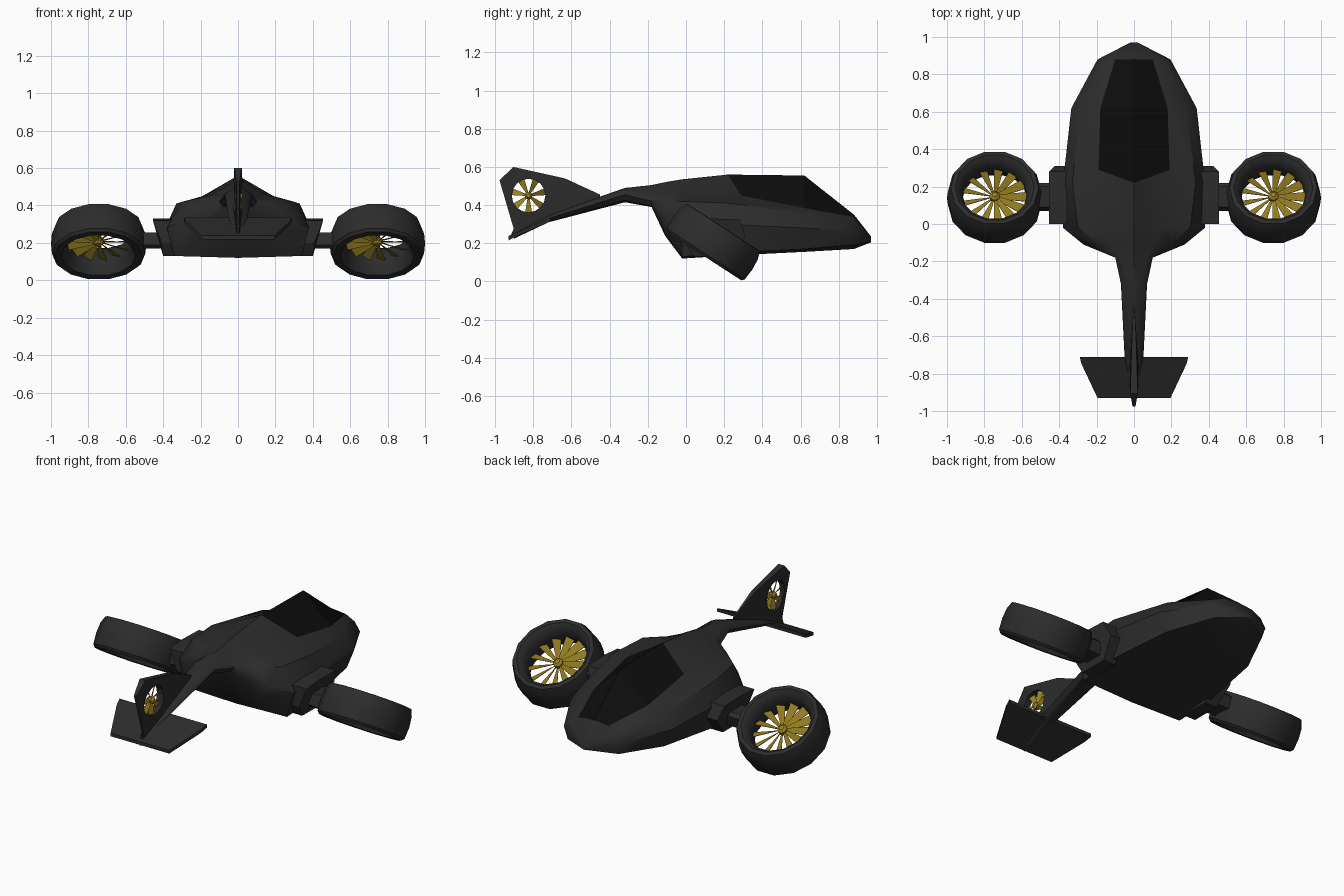
import bpy, bmesh, math
from mathutils import Matrix, Vector

if "Cube" in bpy.data.objects:
    bpy.data.objects.remove(bpy.data.objects["Cube"])


def material(name, rgb):
    m = bpy.data.materials.new(name)
    m.diffuse_color = (*rgb, 1)
    m.use_nodes = True
    m.node_tree.nodes["Principled BSDF"].inputs["Base Color"].default_value = m.diffuse_color
    return m


DARK = material("dark_shell", (0.025, 0.025, 0.025))
GLASS = material("black_glass", (0.004, 0.004, 0.004))
GOLD = material("gold", (0.32, 0.22, 0.015))


def make(name, verts, faces, mat, matrix=Matrix(), smooth=None):
    bm = bmesh.new()
    vs = [bm.verts.new(matrix @ Vector(v)) for v in verts]
    for f in faces:
        bm.faces.new([vs[i] for i in f])
    bmesh.ops.recalc_face_normals(bm, faces=bm.faces[:])
    me = bpy.data.meshes.new(name)
    bm.to_mesh(me)
    bm.free()
    me.materials.append(mat)
    ob = bpy.data.objects.new(name, me)
    bpy.context.collection.objects.link(ob)
    if smooth:
        bpy.ops.object.select_all(action='DESELECT')
        ob.select_set(True)
        bpy.context.view_layer.objects.active = ob
        bpy.ops.object.shade_smooth_by_angle(angle=math.radians(smooth))
    return ob


def loft(rings, closed=False):
    """Faces joining equal rings; ends capped, or joined when closed."""
    n, k = len(rings[0]), len(rings)
    faces = [(i * n + j, i * n + (j + 1) % n, (i + 1) % k * n + (j + 1) % n, (i + 1) % k * n + j)
             for i in range(k if closed else k - 1) for j in range(n)]
    if not closed:
        faces += [tuple(range(n)), tuple(range((k - 1) * n, k * n))]
    return [v for r in rings for v in r], faces


def lathe(profile, sides):
    rings = [[(r * math.cos(2 * math.pi * i / sides), r * math.sin(2 * math.pi * i / sides), h)
              for i in range(sides)] for r, h in profile]
    return rings


# Fuselage and boom: y, top z, then x/z of shoulder, upper side, waist, chine, then belly z
stations = [
    (.97, .235, .01, .235, .015, .228, .02, .22, .015, .21, .205),
    (.88, .35, .10, .34, .16, .31, .195, .26, .17, .19, .17),
    (.62, .555, .18, .385, .28, .36, .335, .28, .29, .17, .155),
    (.22, .56, .19, .45, .33, .41, .38, .30, .35, .15, .135),
    (-.02, .535, .14, .46, .30, .42, .38, .28, .34, .13, .12),
    (-.11, .52, .11, .46, .20, .42, .27, .33, .20, .25, .24),
    (-.18, .505, .07, .465, .09, .445, .10, .42, .08, .395, .39),
    (-.32, .49, .03, .485, .06, .47, .07, .455, .05, .425, .415),
    (-.72, .35, .02, .345, .04, .338, .05, .33, .03, .312, .31),
    (-.90, .25, .01, .25, .02, .242, .02, .235, .01, .23, .225),
]
rings = []
for y, zt, *mid, zb in stations:
    side = [(mid[i], y, mid[i + 1]) for i in range(0, 8, 2)]
    if y == .22:                                # canopy's pointed rear edge
        side[0] = (side[0][0], .29, side[0][2])
    rings.append([(0, y, zt)] + side + [(0, y, zb)] + [(-a, b, c) for a, b, c in side[::-1]])
body = make("fuselage", *loft(rings), DARK, smooth=40)
body.data.materials.append(GLASS)
for p in body.data.polygons:                    # windscreen and roof panels
    x, y, z = p.center
    vs = [body.data.vertices[i].co for i in p.vertices]
    if min(v.y for v in vs) > .2 and max(v.y for v in vs) < .9 and max(abs(v.x) for v in vs) < .195 and z > .35:
        p.material_index = 1
        p.use_smooth = False


def fan(name, blades, radius, hub, width, matrix):
    verts, faces = loft(lathe([(hub * .6, -.02), (hub, -.01), (hub, .012), (hub * .5, .024)], 10))
    for i in range(blades):
        spin = Matrix.Rotation(2 * math.pi * i / blades, 4, 'Z')
        pts = []
        for r, w, pitch in ((hub * .8, width * .45, 50), (radius, width, 25)):
            tw = math.radians(pitch)
            for s in (-1, 1):
                for t in (-.0015, .0015):
                    pts.append(spin @ Vector((r, s * w / 2 * math.cos(tw), s * w / 2 * math.sin(tw) + t)))
        b = len(verts)
        verts += pts
        faces += [tuple(b + q for q in f) for f in
                  ((0, 2, 6, 4), (1, 5, 7, 3), (0, 4, 5, 1), (2, 3, 7, 6), (4, 6, 7, 5), (0, 1, 3, 2))]
    return make(name, verts, faces, GOLD, matrix)


# Tilted lift ducts with fans, stub arms and root fairings
duct = [(.235, .09), (.25, .05), (.255, -.01), (.25, -.075), (.237, -.09), (.20, -.088),
        (.175, -.04), (.172, .02), (.19, .075), (.212, .092)]
for s, side in ((1, "right"), (-1, "left")):
    place = Matrix.Translation((s * .745, .145, .207)) @ Matrix.Rotation(math.radians(-33), 4, 'X')
    make(side + "_duct", *loft(lathe(duct, 14), closed=True), DARK, place, smooth=35)
    fan(side + "_lift_fan", 13, .173, .028, .052, place)
    arm = [(.07, .19), (.09, .255), (.20, .255), (.22, .235), (.20, .17), (.09, .17)]
    make(side + "_arm", *loft([[(s * x, y, z) for y, z in arm] for x in (.36, .54)]), DARK)
    fairing = [(0, .2), (0, .32), (.12, .33), (.28, .325), (.31, .24), (.22, .13), (.04, .13)]
    make(side + "_root_fairing", *loft([
        [(s * .32, y, z) for y, z in fairing],
        [(s * (.40 + .055 * min(1, max(0, (z - .18) / .14))), y, z) for y, z in fairing]]), DARK)

# Horizontal stabiliser, a thin plate sloping down to the rear
plate = [(-.29, -.71), (.29, -.71), (.28, -.75), (.195, -.93), (-.195, -.93), (-.28, -.75)]
make("stabiliser", *loft([[(x, y, .325 + (y + .71) * .44 + t) for x, y in plate]
                          for t in (-.01, .01)]), DARK)

# Fin: lens-shaped wedge, thickest round the tail fan, with a round hole cut through
outline = [(-.45, .455, .004), (-.635, .54, .012), (-.905, .60, .02), (-.977, .53, .008),
           (-.895, .25, .006), (-.93, .215, .004), (-.72, .325, .02), (-.45, .435, .004)]
n = len(outline)
verts = [(s * t, y, z) for s in (-1, 1) for y, z, t in outline]
verts += [(-.028, -.825, .45), (.028, -.825, .45)]
faces = []
for i in range(n):
    j = (i + 1) % n
    faces += [(i, j, 2 * n), (n + i, n + j, 2 * n + 1), (i, j, n + j, n + i)]
fin = make("fin", verts, faces, DARK)
axle = Matrix.Translation((0, -.825, .45)) @ Matrix.Rotation(math.pi / 2, 4, 'Y')
cutter = make("fin_hole_cutter", *loft(lathe([(.088, -.1), (.088, .1)], 16)), DARK, axle)
cutter.hide_render = True
mod = fin.modifiers.new("hole", 'BOOLEAN')
mod.object = cutter
mod.operation = 'DIFFERENCE'
mod.solver = 'EXACT'
bpy.context.view_layer.objects.active = fin
bpy.ops.object.modifier_apply(modifier=mod.name)
bpy.data.objects.remove(cutter)
fan("tail_fan", 7, .09, .02, .04, axle)
